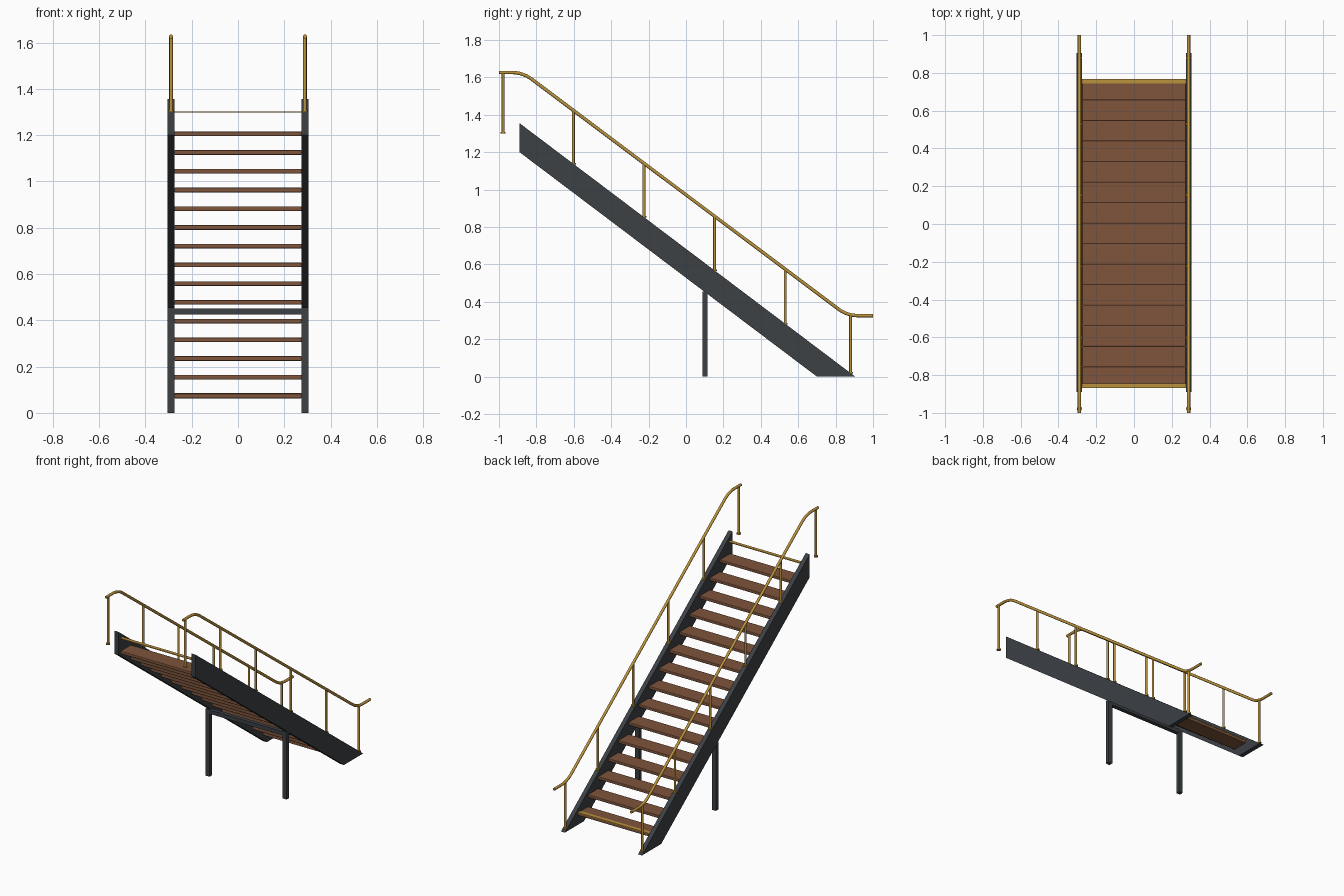
import bpy, bmesh, math
from mathutils import Vector

if "Cube" in bpy.data.objects:
    bpy.data.objects.remove(bpy.data.objects["Cube"])


def material(name, col):
    m = bpy.data.materials.new(name)
    m.diffuse_color = (*col, 1)
    m.use_nodes = True
    m.node_tree.nodes["Principled BSDF"].inputs["Base Color"].default_value = m.diffuse_color
    return m


STEEL = material("dark_steel", (0.045, 0.052, 0.06))
WOOD = material("brown_wood", (0.21, 0.09, 0.045))
BRASS = material("brass", (0.50, 0.29, 0.045))


def finish(bm, name, mat, smooth=False):
    bmesh.ops.recalc_face_normals(bm, faces=bm.faces)
    me = bpy.data.meshes.new(name)
    bm.to_mesh(me)
    bm.free()
    me.materials.append(mat)
    ob = bpy.data.objects.new(name, me)
    bpy.context.collection.objects.link(ob)
    if smooth:
        bpy.ops.object.select_all(action='DESELECT')
        ob.select_set(True)
        bpy.context.view_layer.objects.active = ob
        bpy.ops.object.shade_smooth_by_angle(angle=math.radians(40))
    return ob


def box(name, lo, hi, mat, bevel=0):
    bm = bmesh.new()
    bmesh.ops.create_cube(bm, size=1)
    for v in bm.verts:
        v.co = [(a + b) / 2 + c * (b - a) for a, b, c in zip(lo, hi, v.co)]
    if bevel:
        bmesh.ops.bevel(bm, geom=bm.edges[:], offset=bevel, segments=2,
                        profile=0.5, affect='EDGES')
    return finish(bm, name, mat)


def rod(name, x, y, z0, z1, r, mat):
    bm = bmesh.new()
    bmesh.ops.create_cone(bm, cap_ends=True, segments=16, radius1=r, radius2=r, depth=z1 - z0)
    bmesh.ops.translate(bm, verts=bm.verts, vec=(x, y, (z0 + z1) / 2))
    return finish(bm, name, mat, True)


def rounded(path, radius, steps=8):
    # replace inner corners with smooth quadratic bends
    pts = [Vector(p) for p in path]
    out = [pts[0]]
    for a, b, c in zip(pts, pts[1:], pts[2:]):
        p, q = b + (a - b).normalized() * radius, b + (c - b).normalized() * radius
        for i in range(steps + 1):
            t = i / steps
            out.append(p * (1 - t) ** 2 + b * 2 * t * (1 - t) + q * t * t)
    return out + [pts[-1]]


def tube(name, x, path, r, mat, sides=16):
    bm = bmesh.new()
    rings = []
    for i, p in enumerate(path):
        t = (path[min(i + 1, len(path) - 1)] - path[max(i - 1, 0)]).normalized()
        n = Vector((-t.y, t.x))
        ring = []
        for k in range(sides):
            a = 2 * math.pi * k / sides
            o = p + n * (r * math.sin(a))
            ring.append(bm.verts.new((x + r * math.cos(a), o.x, o.y)))
        rings.append(ring)
    for a, b in zip(rings, rings[1:]):
        for k in range(sides):
            bm.faces.new((a[k], a[k - 1], b[k - 1], b[k]))
    bm.faces.new(rings[0])
    bm.faces.new(rings[-1])
    return finish(bm, name, mat, True)


def stringer_top(y):
    return 1.355 - 0.755 * (y + 0.89)


def rail_height(y):
    return 0.972 - 0.7495 * y


RAIL_X = 0.289
HIGH, LOW = 1.626, 0.326
bend_y = [(0.972 - h) / 0.7495 for h in (HIGH, LOW)]

for side, s in (("left", -1), ("right", 1)):
    # sloping side beam
    bm = bmesh.new()
    profile = [(-0.89, 1.355), (-0.89, 1.20), (0.70, 0), (0.905, 0)]
    f = bm.faces.new([bm.verts.new((s * 0.274, y, z)) for y, z in profile])
    ext = bmesh.ops.extrude_face_region(bm, geom=[f])
    bmesh.ops.translate(bm, vec=(s * 0.03, 0, 0),
                        verts=[g for g in ext["geom"] if isinstance(g, bmesh.types.BMVert)])
    finish(bm, side + "_stringer", STEEL)

    # support leg
    xs = sorted((s * 0.274, s * 0.304))
    box(side + "_support_leg", (xs[0], 0.087, 0), (xs[1], 0.114, 0.455), STEEL)

    # handrail with level ends
    path = rounded([(-1.0, HIGH), (bend_y[0], HIGH), (bend_y[1], LOW), (1.0, LOW)], 0.06)
    tube(side + "_handrail", s * RAIL_X, path, 0.009, BRASS)

    # posts and base flanges
    for i in range(6):
        y = -0.978 + i * 0.3715 if i == 0 else -0.602 + (i - 1) * 0.3775
        y = 0.88 if i == 5 else y
        base = 1.303 if i == 0 else stringer_top(y)
        top = max(LOW, min(HIGH, rail_height(y)))
        if i == 5:
            top += 0.002
        rod(f"{side}_post_{i}", s * RAIL_X, y, base - 0.004, top, 0.0075, BRASS)
        rod(f"{side}_post_flange_{i}", s * RAIL_X, y, base - 0.003, base + 0.005, 0.0135, BRASS)

# cross beam between the legs
box("cross_beam", (-0.275, 0.087, 0.426), (0.275, 0.114, 0.452), STEEL)

# open treads
for i in range(15):
    y, z = 0.767 - 0.1087 * i, 0.073 + 0.0809 * i
    box(f"tread_{i}", (-0.275, y - 0.111, z - 0.01), (0.275, y, z + 0.01), WOOD, 0.004)

# brass edge strips at the first step and the upper landing
box("bottom_edge_strip", (-0.274, 0.743, 0.081), (0.274, 0.768, 0.086), BRASS)
box("top_edge_strip", (-0.274, -0.868, 1.298), (0.274, -0.844, 1.303), BRASS)
